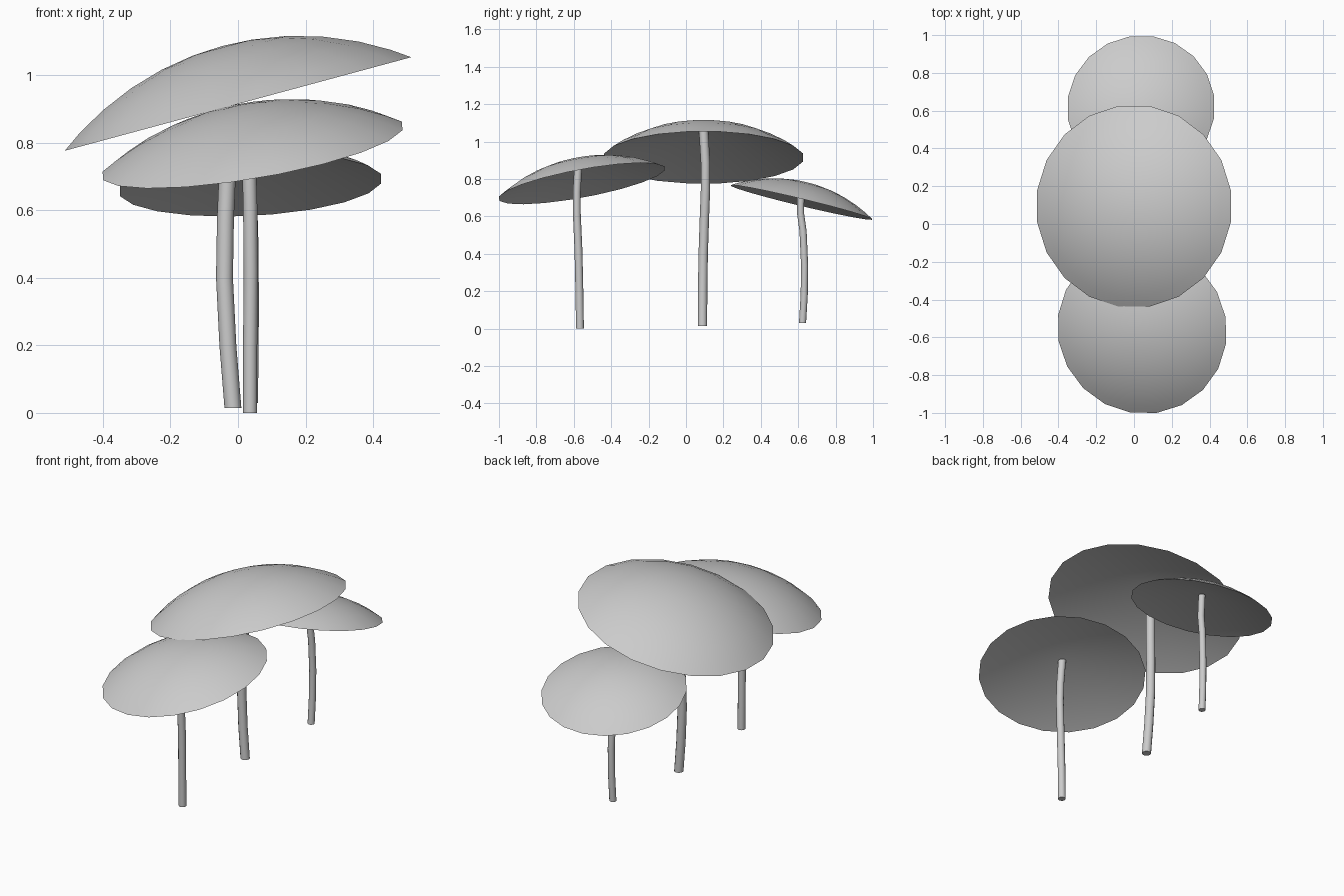
import bpy, bmesh, math
from mathutils import Vector

if "Cube" in bpy.data.objects:
    bpy.data.objects.remove(bpy.data.objects["Cube"])

SIDES = 20


def finish(bm, name, angle):
    bmesh.ops.recalc_face_normals(bm, faces=bm.faces)
    me = bpy.data.meshes.new(name)
    bm.to_mesh(me)
    bm.free()
    ob = bpy.data.objects.new(name, me)
    bpy.context.collection.objects.link(ob)
    bpy.ops.object.select_all(action='DESELECT')
    ob.select_set(True)
    bpy.context.view_layer.objects.active = ob
    bpy.ops.object.shade_smooth_by_angle(angle=math.radians(angle))
    return ob


def bridge(bm, a, b):
    n = len(a)
    for i in range(n):
        j = (i + 1) % n
        bm.faces.new((a[i], a[j], b[j], b[i]))


def fan(bm, ring, tip):
    for i in range(len(ring)):
        bm.faces.new((ring[i], ring[(i + 1) % len(ring)], tip))


# Domed top (part of a sphere) over a hollow conical underside, tilted to a normal
def cap(name, centre, normal, r, height, hollow):
    bm = bmesh.new()
    turn = Vector((0, 0, 1)).rotation_difference(Vector(normal).normalized())
    place = lambda x, y, z: bm.verts.new(Vector(centre) + turn @ Vector((x, y, z)))
    big = (r * r + height * height) / (2 * height)
    prev = rim = None
    for f in (1, 0.9, 0.74, 0.55, 0.36, 0.17):
        q = r * f
        z = math.sqrt(big * big - q * q) - (big - height)
        ring = [place(q * math.cos((i + .5) * math.tau / SIDES),
                      q * math.sin((i + .5) * math.tau / SIDES), z)
                for i in range(SIDES)]
        if prev:
            bridge(bm, prev, ring)
        else:
            rim = ring
        prev = ring
    fan(bm, prev, place(0, 0, height))
    fan(bm, rim, place(0, 0, hollow))
    return finish(bm, name, 30)


# Slightly bent round stem following a few points
def stem(name, path, r):
    bm = bmesh.new()
    n = 12
    rings = []
    for p in path:
        rings.append([bm.verts.new((p[0] + r * math.cos(i * math.tau / n),
                                    p[1] + r * math.sin(i * math.tau / n), p[2]))
                      for i in range(n)])
    for a, b in zip(rings, rings[1:]):
        bridge(bm, a, b)
    bm.faces.new(rings[0])
    bm.faces.new(rings[-1])
    return finish(bm, name, 40)


# Large middle mushroom
cap("middle_cap", (0, .094, .915), (-.27, 0, 1), .538, .178, .148)
stem("middle_stem", [(-.015, .088, .015), (-.03, .089, .2), (-.04, .092, .4),
                     (-.037, .098, .58), (-.03, .104, .74), (-.03, .104, .89),
                     (-.038, .094, 1.055)], .025)

# Front mushroom
cap("front_cap", (.043, -.557, .776), (-.17, -.186, 1), .455, .132, .108)
stem("front_stem", [(.036, -.567, 0), (.036, -.57, .2), (.038, -.575, .42),
                    (.036, -.584, .62), (.033, -.584, .73), (.027, -.576, .875)], .021)

# Small back mushroom
cap("back_cap", (.037, .617, .675), (-.05, .24, 1), .392, .111, .09)
stem("back_stem", [(.04, .623, .03), (.042, .632, .18), (.043, .634, .34),
                   (.041, .626, .52), (.038, .612, .62), (.034, .615, .755)], .019)
